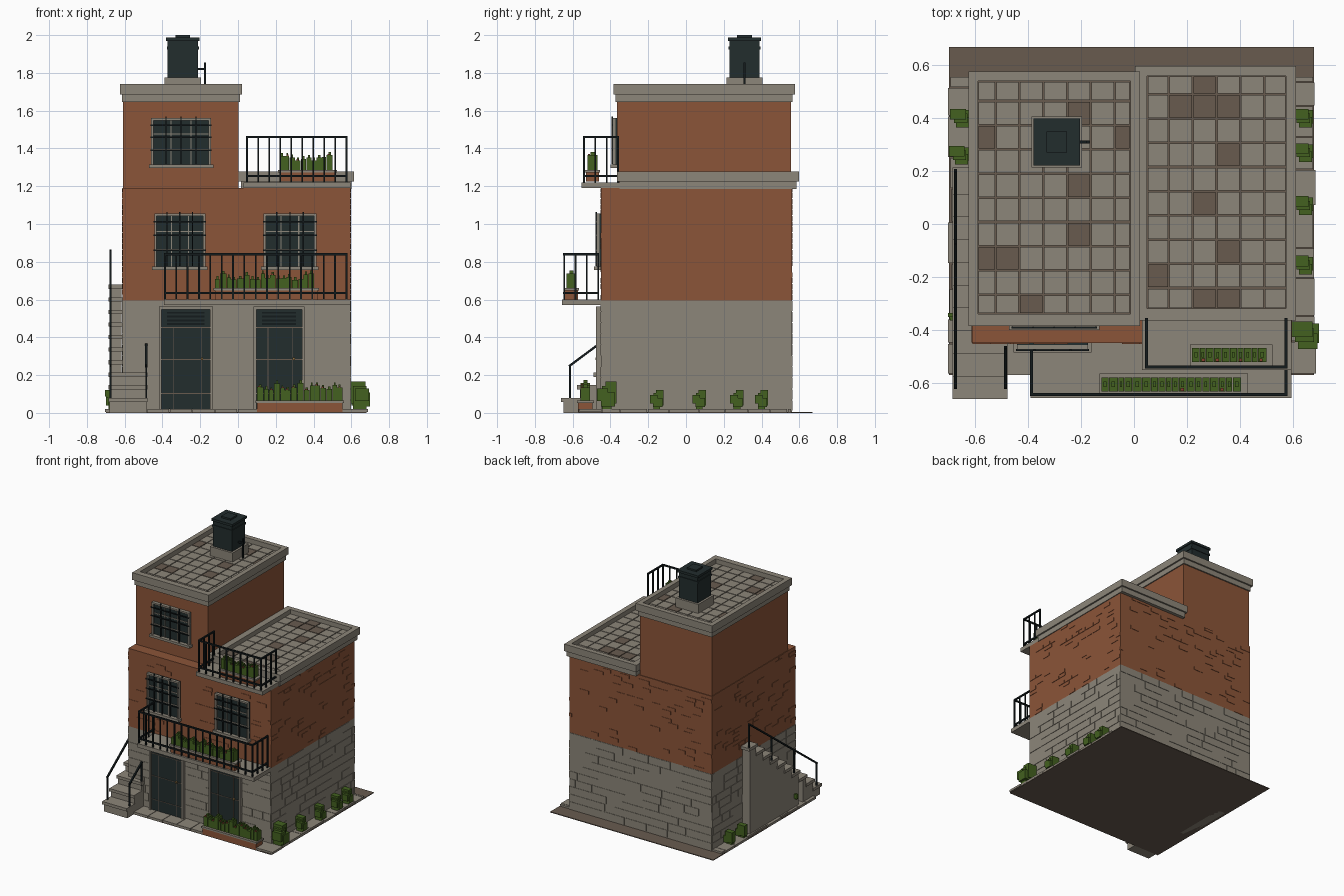
import bpy, bmesh, random
from mathutils import Vector, Matrix

random.seed(4)
default = bpy.data.objects.get("Cube")
if default:
    bpy.data.objects.remove(default)


def material(name, r, g, b):
    m = bpy.data.materials.new(name)
    m.use_nodes = True
    m.diffuse_color = (r, g, b, 1)
    bsdf = m.node_tree.nodes["Principled BSDF"]
    bsdf.inputs["Base Color"].default_value = (r, g, b, 1)
    bsdf.inputs["Roughness"].default_value = .9
    return m


BRICK = material("brick", .26, .09, .04)
STONE = material("stone", .265, .238, .192)
BROWN = material("brown_stone", .138, .105, .078)
DARK = material("dark_panel", .016, .026, .027)
IRON = material("iron", .007, .011, .012)
LEAF = material("leaf", .056, .12, .014)
RED = material("flower_red", .25, .05, .03)
BRASS = material("brass", .3, .18, .06)


class Part:
    """Collects boxes and beams into a single object."""

    def __init__(self, name, mat):
        self.name, self.mat, self.bm = name, mat, bmesh.new()

    def box(self, x, y, z):
        size = [b - a for a, b in (x, y, z)]
        mid = [(a + b) / 2 for a, b in (x, y, z)]
        bmesh.ops.create_cube(self.bm, size=1, matrix=Matrix.Translation(mid) @ Matrix.Diagonal((*size, 1)))
        return self

    def beam(self, p, q, w=.011):
        p, q = Vector(p), Vector(q)
        d = q - p
        turn = d.to_track_quat('Z', 'Y').to_matrix().to_4x4()
        bmesh.ops.create_cube(self.bm, size=1, matrix=Matrix.Translation((p + q) / 2) @ turn
                              @ Matrix.Diagonal((w, w, d.length + w, 1)))
        return self

    def done(self):
        mesh = bpy.data.meshes.new(self.name)
        self.bm.to_mesh(mesh)
        self.bm.free()
        mesh.materials.append(self.mat)
        ob = bpy.data.objects.new(self.name, mesh)
        bpy.context.collection.objects.link(ob)


def block(name, mat, x, y, z):
    Part(name, mat).box(x, y, z).done()


# Main volumes
X0, X1, Y0, Y1 = -.612, .595, -.45, .56
MID, TOP, SET = .595, 1.19, -.365
block("ground", BROWN, (-.7, .68), (-.57, .67), (0, .006))
block("stone_base", STONE, (X0, X1), (Y0, Y1), (.006, MID))
block("brick_floor", BRICK, (X0, X1), (Y0, Y1), (MID, TOP))
block("brick_tower", BRICK, (-.608, .002), (SET, .555), (TOP, 1.65))


# Shallow masonry relief on the four walls
def courses(name, mat, z0, z1, rise, short, long, chance):
    p, t = Part(name, mat), .003
    for axis, lo, hi in (("x", X0, X1), ("y", Y0, Y1)):
        for side in (0, 1):
            z = z0
            while z < z1 - .01:
                a = lo
                while a < hi - .01:
                    b = min(a + random.uniform(short, long), hi)
                    if random.random() < chance:
                        span, up = (a + .002, b - .002), (z + .002, min(z + rise, z1) - .002)
                        if axis == "x":
                            w = (Y0, Y1)[side]
                            p.box(span, (w - t, w + t), up)
                        else:
                            w = (X0, X1)[side]
                            p.box((w - t, w + t), span, up)
                    a = b
                z += rise
    p.done()


courses("stone_courses", STONE, .01, MID, .0585, .08, .2, .8)
courses("brick_courses", BRICK, MID, TOP, .03, .06, .09, .15)

# Paving slabs round the house
paving = Part("paving", STONE)
for x0, x1 in ((-.69, X0), (X1, .675)):
    y = -.565
    while y < .55:
        n = min(y + random.uniform(.09, .16), .56)
        jut = random.uniform(0, .015)
        paving.box((x0 - jut * (x0 < 0), x1 + jut * (x1 > 0)), (y, n - .004), (.004, .02))
        y = n
x = -.48
while x < X1:
    n = x + .12
    paving.box((x, min(n, .6) - .004), (-.565 - random.uniform(0, .008), Y0), (.004, .02))
    x = n
paving.done()


# Roofs: two-tier parapet round a tiled floor
def parapet(name, x, y, z, inner_x, inner_y, step):
    p = Part(name, STONE)
    for inset, lo, hi in ((.012, z[0], step), (0, step, z[1])):
        ax, bx, ay, by = x[0] + inset, x[1] - inset, y[0] + inset, y[1] - inset
        p.box((ax, bx), (ay, inner_y[0]), (lo, hi)).box((ax, bx), (inner_y[1], by), (lo, hi))
        p.box((ax, inner_x[0]), inner_y, (lo, hi)).box((inner_x[1], bx), inner_y, (lo, hi))
    p.done()


def tiles(name, x, y, z, xs, ys, dark):
    block(name + "_bed", BROWN, x, y, (z - .05, z))
    light, worn = Part(name + "_tiles", STONE), Part(name + "_worn_tiles", BROWN)
    ex = [x[0]] + [xs + .09 * i for i in range(9) if xs + .09 * i < x[1] - .03] + [x[1]]
    ey = [y[1]] + [ys - .0915 * i for i in range(9)] + [y[0]]
    for c in range(len(ex) - 1):
        for r in range(len(ey) - 1):
            (worn if (c, r) in dark else light).box(
                (ex[c] + .003, ex[c + 1] - .003), (ey[r + 1] + .003, ey[r] - .003), (z - .01, z + .006))
    light.done()
    worn.done()


parapet("tower_parapet", (-.626, .022), (-.385, .577), (1.645, 1.74), (-.59, -.014), (-.34, .54), 1.685)
tiles("tower_roof", (-.59, -.014), (-.34, .54), 1.7, -.523, .465,
      {(4, 1), (4, 4), (4, 6), (0, 2), (6, 2), (0, 7), (1, 7), (2, 9)})
parapet("terrace_parapet", (.003, .613), (-.365, .597), (1.185, 1.278), (.05, .575), (-.32, .56), 1.225)
tiles("terrace", (.05, .575), (-.32, .56), 1.24, .132, .49,
      {(2, 0), (1, 1), (2, 1), (3, 1), (3, 3), (2, 5), (3, 7), (0, 8), (2, 9), (3, 9)})


# Windows with glazing bars and iron grilles
def window(name, x, z, y):
    x0, x1 = x
    z0, z1 = z
    w, h = x1 - x0, z1 - z0
    block(name + "_glass", DARK, x, (y - .008, y), z)
    f = Part(name + "_frame", STONE)
    for a in (x0, x1 - .012):
        f.box((a, a + .012), (y - .025, y), z)
    f.box(x, (y - .025, y), (z1 - .012, z1)).box((x0 - .012, x1 + .012), (y - .036, y), (z0 - .014, z0 + .004))
    for k in (1, 2):
        f.box((x0 + w * k / 3 - .003, x0 + w * k / 3 + .003), (y - .013, y), z)
        f.box(x, (y - .013, y), (z0 + h * k / 3 - .003, z0 + h * k / 3 + .003))
    f.done()
    g = Part(name + "_grille", IRON)
    for k in (1, 2, 3):
        g.beam((x0 + w * k / 4, y - .026, z0 + .01), (x0 + w * k / 4, y - .026, z1 + .006), .007)
    for k in (.32, .6, .85):
        g.beam((x0, y - .026, z0 + h * k), (x1, y - .026, z0 + h * k), .007)
    g.done()


window("tower_window", (-.46, -.143), (1.31, 1.56), SET)
window("right_window", (-.443, -.173), (.77, 1.055), Y0)
window("left_window", (.135, .415), (.77, 1.055), Y0)


# Doors with louvres, battens and a brass handle
def door(name, x0, x1):
    x, top, y = (x0, x1), .548, Y0
    block(name + "_panel", DARK, x, (y - .016, y), (.02, top))
    f = Part(name + "_frame", STONE)
    f.box((x0 - .014, x0), (y - .026, y), (.006, top)).box((x1, x1 + .014), (y - .026, y), (.006, top))
    f.box((x0 - .014, x1 + .014), (y - .026, y), (top, top + .014)).done()
    trim = Part(name + "_battens", BROWN)
    for a in (x0 + .06, x1 - .05):
        trim.box((a, a + .004), (y - .019, y), (.02, .45))
    for z in (.1, .28, .45):
        trim.box(x, (y - .019, y), (z, z + .004))
    trim.done()
    slats = Part(name + "_louvres", IRON)
    for i in range(4):
        slats.box((x0 + .03, x1 - .03), (y - .023, y), (.465 + .02 * i, .475 + .02 * i))
    slats.done()
    block(name + "_handle", BRASS, (x1 - .049, x1 - .037), (y - .03, y), (.28, .292))


door("right_door", -.405, -.147)
door("left_door", .097, .338)


# Balconies with railings
def balcony(name, x, y, z, slab_x, count):
    x0, x1 = x
    y0, y1 = y
    block(name + "_slab", STONE, slab_x, (y0 - .012, y1 + .02), (z - .03, z))
    r = Part(name + "_railing", IRON)
    corners = [(x0, y1), (x0, y0), (x1, y0), (x1, y1)]
    for (ax, ay), (bx, by), n in zip(corners, corners[1:], (3, count, 3)):
        for h in (.035, .24):
            r.beam((ax, ay, z + h), (bx, by, z + h))
        for i in range(n + 1):
            px, py = ax + (bx - ax) * i / n, ay + (by - ay) * i / n
            r.beam((px, py, z), (px, py, z + .235), .009)
    r.done()


balcony("lower_balcony", (-.387, .574), (-.645, -.465), .6, (-.392, .595), 16)
balcony("upper_balcony", (.048, .574), (-.54, -.36), 1.22, (.03, .595), 9)


# Planters with leaves and flowers
def planter(name, x, y, z, tall):
    x0, x1 = x
    block(name + "_box", BRICK, (x0 + .008, x1 - .008), (y[0] + .006, y[1] - .006), (z, z + .05))
    block(name + "_rim", STONE, x, y, (z + .047, z + .06))
    leaves, flowers = Part(name + "_plants", LEAF), Part(name + "_flowers", RED)
    a, mid = x0 + .008, (y[0] + y[1]) / 2
    while a < x1 - .035:
        w, h = random.uniform(.02, .035), random.uniform(.5, .95) * tall
        leaves.box((a, a + w), (mid - .026, mid + .026), (z + .055, z + .06 + h))
        leaves.box((a + w * .3, a + w * .7), (mid - .01, mid + .012), (z + .055, z + .075 + h))
        if random.random() < .4:
            flowers.box((a + .006, a + .018), (mid - .024, mid - .012), (z + .06 + h, z + .066 + h))
        a += w + .002
    leaves.done()
    flowers.done()


planter("lower_balcony_planter", (-.13, .43), (-.648, -.566), .6, .085)
planter("upper_balcony_planter", (.212, .523), (-.536, -.455), 1.225, .085)
planter("ground_planter", (.092, .56), (-.578, -.488), .006, .1)

# Shrubs along the side walls
bushes = Part("shrubs", LEAF)
for x, y, s in ((.645, -.42, 1.45), (.64, -.155, 1), (.64, .07, 1), (.64, .27, 1), (.64, .4, 1),
                (-.655, .4, 1), (-.66, .26, 1), (-.688, -.35, .4)):
    z = .02 if s > .5 else .08
    for dx, dy, w, d, lo, hi in ((0, 0, .05, .035, 0, .085), (-.01, .015, .06, .04, .02, .1),
                                 (.008, -.016, .05, .04, .03, .075), (.02, .005, .035, .05, .01, .06)):
        cx, cy = x + dx * s, y + dy * s
        bushes.box((cx - w * s / 2, cx + w * s / 2), (cy - d * s / 2, cy + d * s / 2), (z + lo * s, z + hi * s))
bushes.done()

# Side staircase: wide at the bottom, narrow along the wall
stairs, RUN, RISE = Part("staircase", STONE), .086, .0665
for i in range(10):
    y, z = -.662 + RUN * i, .08 + RISE * i
    right = -.478 if i < 3 else X0
    stairs.box((-.68, right - .005), (y + .014, -.44 if i < 3 else .2), (0, z - .02))
    stairs.box((-.686, right), (y, y + RUN + .016), (z - .022, z))
stairs.done()
rail = Part("stair_railing", IRON)
for x, ys in ((-.675, (-.615, -.34, -.07, .2)), (-.486, (-.615, -.47))):
    head = [(x, y, .25 + (y + .615) * .745) for y in ys]
    rail.beam(head[0], head[-1], .012)
    for p in head:
        rail.beam((x, p[1], p[2] - .175), p, .01)
rail.done()

# Rooftop water tank
cx, cy = -.292, .31
for name, mat, r, z in (("tank_base", STONE, .096, (1.7, 1.775)), ("tank_body", DARK, .08, (1.775, 1.975)),
                        ("tank_band", DARK, .085, (1.925, 1.94)), ("tank_rim", DARK, .088, (1.97, 1.988)),
                        ("tank_lid", DARK, .039, (1.98, 2))):
    block(name, mat, (cx - r, cx + r), (cy - r, cy + r), z)
pipe = Part("tank_pipe", IRON)
pipe.beam((cx, cy, 1.82), (-.175, cy, 1.82), .012).beam((-.175, cy, 1.71), (-.175, cy, 1.85), .012).done()
